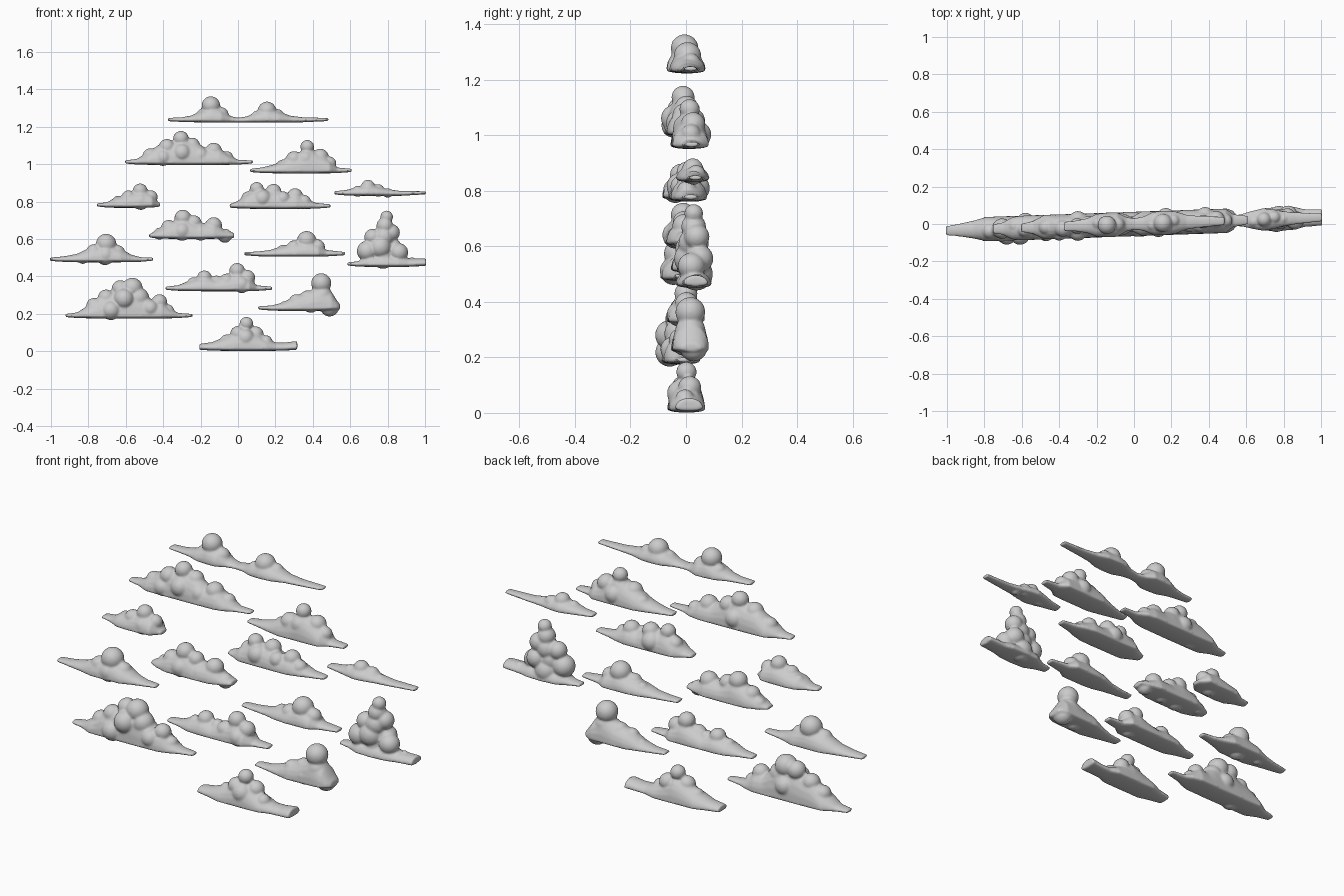
import bpy, bmesh, math
from mathutils import Matrix

VOXEL = 0.006
YAW = 0.035  # the row of clouds turns slightly back towards +x


def skirt(bm, base, profile):
    """Flat-bottomed body lofted along x; profile = (x, height) pairs."""
    n, rings = 20, []
    x0, x1 = profile[0][0], profile[-1][0]
    for x, h in profile:
        t = (x - x0) / (x1 - x0)
        edge = abs(2 * t - 1)
        w = min(0.066, 0.01 + 0.85 * h)
        zb = base + 0.012 + 0.006 * edge ** 3
        low = min(0.012, 0.005 + h * 0.3)
        ring = []
        for i in range(n):
            a = 2 * math.pi * i / n
            s = math.sin(a)
            z = zb + (max(h - 0.012, 0.007) * s if s > 0 else low * s)
            ring.append(bm.verts.new((x, YAW * x + w * math.cos(a), z)))
        rings.append(ring)
    for a, b in zip(rings, rings[1:]):
        for i in range(n):
            j = (i + 1) % n
            bm.faces.new((a[i], a[j], b[j], b[i]))
    bm.faces.new(rings[0][::-1])
    bm.faces.new(rings[-1])
    bmesh.ops.recalc_face_normals(bm, faces=bm.faces[:])


def cloud(name, base, profile, puffs):
    """puffs = (x, top z, radius, y offset)"""
    bm = bmesh.new()
    skirt(bm, base, profile)
    for x, top, r, dy in puffs:
        bmesh.ops.create_icosphere(bm, subdivisions=3, radius=r,
                                   matrix=Matrix.Translation((x, YAW * x + dy, top - r)))
    me = bpy.data.meshes.new(name)
    bm.to_mesh(me)
    bm.free()
    ob = bpy.data.objects.new(name, me)
    bpy.context.collection.objects.link(ob)
    # fuse the puffs and soften the creases
    m = ob.modifiers.new("fuse", 'REMESH')
    m.mode = 'VOXEL'
    m.voxel_size = VOXEL
    m.use_smooth_shade = True
    s = ob.modifiers.new("soften", 'SMOOTH')
    s.factor = 0.5
    s.iterations = 4


# Top row
cloud("cloud_top", 1.222,
      [(-.375, .018), (-.3, .025), (-.25, .036), (-.2, .06), (-.145, .09), (-.09, .075), (-.04, .035),
       (0, .026), (.05, .034), (.1, .06), (.155, .075), (.22, .06), (.28, .036), (.35, .026), (.485, .016)],
      [(-.145, 1.363, .05, 0), (-.09, 1.305, .04, 0), (-.19, 1.295, .035, .01),
       (.155, 1.335, .05, 0), (.21, 1.295, .035, .01), (.1, 1.285, .03, -.01)])
# Second row
cloud("cloud_upper_left", .995,
      [(-.605, .015), (-.54, .03), (-.48, .07), (-.42, .11), (-.36, .12), (-.3, .145), (-.22, .12),
       (-.17, .09), (-.1, .09), (-.05, .055), (0, .025), (.08, .014)],
      [(-.305, 1.178, .042, 0), (-.38, 1.135, .045, -.01), (-.245, 1.142, .042, .01), (-.47, 1.085, .04, 0),
       (-.3, 1.11, .05, -.03), (-.13, 1.115, .045, 0), (-.2, 1.09, .045, -.02), (-.06, 1.07, .035, .01),
       (-.4, 1.08, .045, -.03), (-.3, 1.1, .05, .03)])
cloud("cloud_upper_right", .95,
      [(.065, .018), (.13, .03), (.2, .05), (.26, .085), (.32, .11), (.37, .14), (.43, .11),
       (.49, .075), (.53, .03), (.608, .017)],
      [(.37, 1.13, .037, 0), (.3, 1.07, .045, -.01), (.36, 1.075, .05, -.01), (.44, 1.083, .045, .01),
       (.49, 1.04, .036, 0), (.24, 1.025, .035, .01), (.38, 1.05, .048, .03)])
# Third row
cloud("cloud_far_left", .766,
      [(-.755, .018), (-.7, .028), (-.65, .06), (-.6, .07), (-.52, .095), (-.46, .075), (-.43, .03),
       (-.416, .018)],
      [(-.523, .897, .04, 0), (-.585, .86, .038, -.01), (-.465, .86, .036, 0), (-.64, .832, .03, .01),
       (-.52, .845, .045, -.02)])
cloud("cloud_middle", .76,
      [(-.045, .018), (0, .04), (.04, .075), (.1, .11), (.2, .1), (.25, .075), (.31, .085), (.37, .05),
       (.42, .03), (.497, .016)],
      [(.1, .905, .038, 0), (.19, .895, .042, .01), (.13, .865, .05, -.025), (.055, .855, .038, .01),
       (.305, .872, .042, 0), (.24, .855, .04, -.025), (.355, .835, .036, -.01), (.17, .86, .05, .03)])
cloud("cloud_far_right", .83,
      [(.515, .018), (.58, .03), (.64, .048), (.69, .06), (.75, .05), (.8, .036), (.87, .026), (1.006, .015)],
      [(.695, .917, .038, 0), (.75, .893, .034, .01), (.64, .885, .03, -.01), (.8, .872, .026, 0)])
# Fourth row
cloud("cloud_centre_left", .6,
      [(-.475, .018), (-.43, .045), (-.37, .085), (-.29, .12), (-.22, .085), (-.13, .085), (-.07, .045),
       (-.02, .025)],
      [(-.295, .757, .045, 0), (-.235, .727, .04, 0), (-.37, .702, .042, 0), (-.3, .69, .05, -.025),
       (-.13, .717, .045, 0), (-.07, .655, .038, 0), (-.2, .675, .042, -.02), (-.42, .66, .032, .01)])
cloud("cloud_left_tip", .475,
      [(-1.007, .018), (-.93, .03), (-.86, .045), (-.79, .08), (-.7, .1), (-.63, .075), (-.57, .04),
       (-.52, .025), (-.453, .014)],
      [(-.705, .628, .055, 0), (-.77, .572, .042, -.01), (-.645, .567, .042, 0), (-.83, .53, .032, 0),
       (-.71, .56, .05, -.02)])
cloud("cloud_centre_right", .505,
      [(.034, .018), (.1, .025), (.17, .035), (.24, .058), (.3, .07), (.365, .09), (.43, .07), (.47, .035),
       (.572, .018)],
      [(.367, .643, .052, 0), (.3, .593, .04, -.01), (.425, .598, .04, 0), (.24, .57, .032, .01)])
# Tall tower cloud with a leaning stack of puffs
cloud("cloud_tower", .45,
      [(.585, .018), (.64, .028), (.7, .06), (.78, .065), (.86, .06), (.91, .045), (1.006, .04)],
      [(.795, .752, .034, 0), (.785, .715, .045, 0), (.72, .655, .045, 0), (.78, .665, .055, 0),
       (.82, .68, .046, .01), (.69, .59, .055, -.005), (.76, .615, .06, -.01), (.825, .605, .05, .02),
       (.86, .578, .05, -.01), (.775, .56, .06, .01), (.93, .503, .019, .01), (.965, .498, .015, .01)])
# Fifth row
cloud("cloud_lower_middle", .32,
      [(-.387, .018), (-.32, .03), (-.25, .06), (-.18, .08), (-.12, .065), (-.06, .085), (0, .11),
       (.06, .075), (.1, .03), (.183, .018)],
      [(-.18, .432, .04, 0), (-.115, .405, .036, 0), (-.24, .395, .03, 0), (-.005, .472, .042, 0),
       (.05, .435, .042, 0), (-.06, .415, .042, -.015), (.02, .4, .045, -.025)])
cloud("cloud_lower_left", .174,
      [(-.923, .016), (-.86, .03), (-.8, .07), (-.74, .12), (-.68, .14), (-.56, .18), (-.5, .14),
       (-.46, .1), (-.41, .1), (-.36, .05), (-.32, .028), (-.243, .014)],
      [(-.565, .393, .055, 0), (-.63, .38, .046, .01), (-.61, .335, .055, -.035), (-.705, .33, .045, 0),
       (-.53, .34, .055, -.005), (-.42, .305, .042, -.005), (-.47, .275, .046, -.03), (-.77, .285, .042, 0),
       (-.68, .27, .052, -.035), (-.375, .25, .034, 0), (-.58, .3, .05, .03)])
cloud("cloud_lower_right", .215,
      [(.108, .018), (.18, .028), (.24, .045), (.31, .085), (.37, .1), (.44, .14), (.5, .1), (.53, .05),
       (.545, .03)],
      [(.445, .417, .054, 0), (.45, .35, .055, 0), (.37, .325, .04, 0), (.31, .305, .035, -.01),
       (.49, .285, .05, .01), (.25, .268, .026, 0), (.39, .295, .045, -.02)])
# Bottom cloud
cloud("cloud_bottom", .001,
      [(-.207, .032), (-.14, .045), (-.08, .07), (-.02, .1), (.045, .13), (.1, .095), (.15, .065),
       (.2, .045), (.25, .043), (.317, .048)],
      [(.045, .184, .037, 0), (.0, .135, .042, -.01), (.095, .133, .042, .01), (.04, .12, .05, -.02),
       (-.06, .09, .036, 0), (.15, .085, .034, -.01), (.285, .05, .013, 0)])
